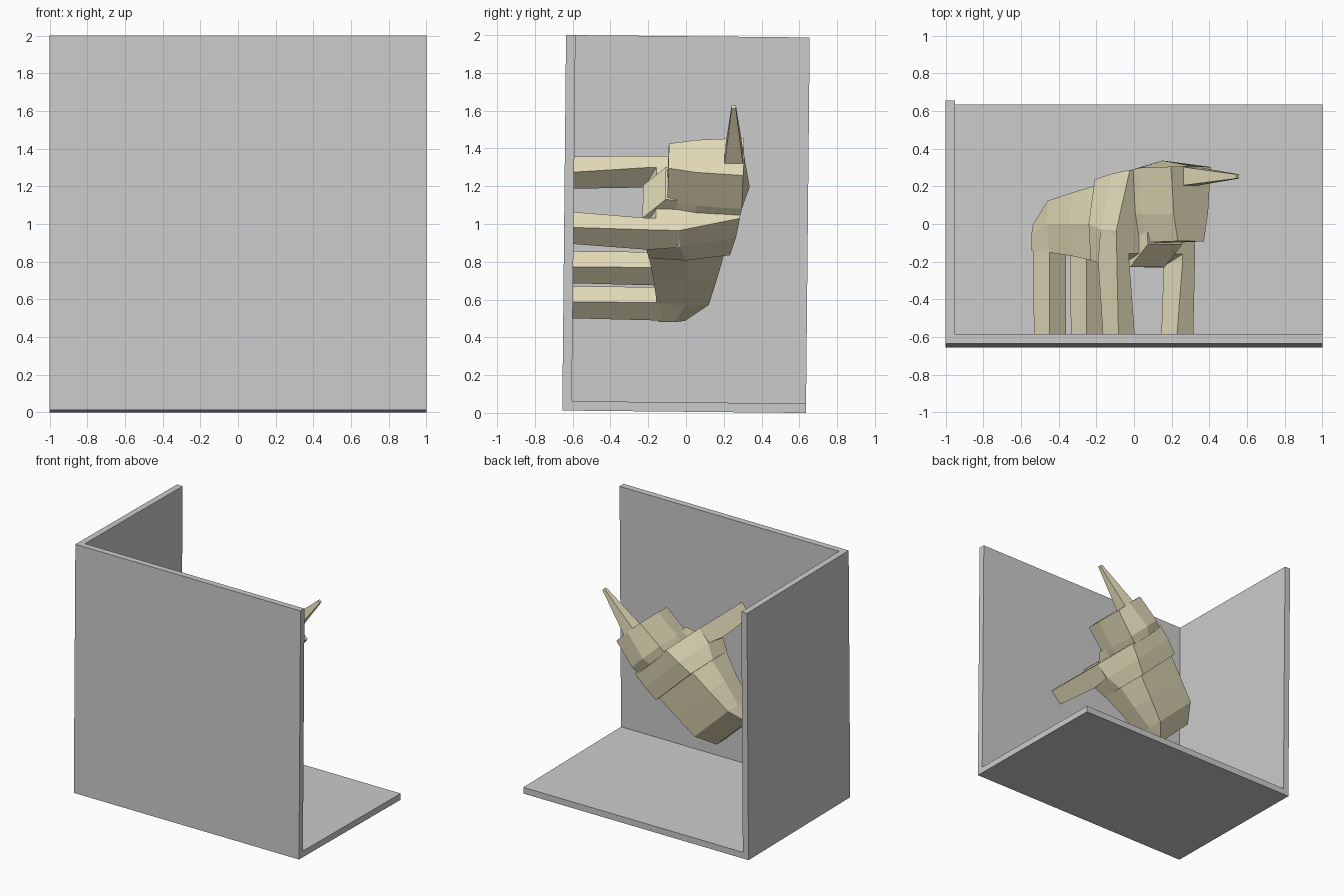
import bpy, bmesh, math

if "Cube" in bpy.data.objects:
    bpy.data.objects.remove(bpy.data.objects["Cube"])

TILT = 0.01                      # the whole model leans very slightly
FX, FZ = 0.687, 0.727            # heading of the animal in the x-z plane
tan = bpy.data.materials.new("tan")
tan.diffuse_color = (0.8, 0.74, 0.5, 1)
tan.use_nodes = True
tan.node_tree.nodes["Principled BSDF"].inputs["Base Color"].default_value = tan.diffuse_color


def lean(x, y, z):
    return (x, y + TILT * (z - 1), z - TILT * y)


def place(u, v, h):
    """u = forward along animal, v = sideways, h = height (world y)."""
    return lean(-0.3475 + FX * u + FZ * v, h, 0.6725 + FZ * u - FX * v)


def loft(name, rings, mat=None):
    """Skin closed rings of equal length and cap both ends."""
    bm = bmesh.new()
    vs = [[bm.verts.new(p) for p in r] for r in rings]
    n = len(rings[0])
    for a, b in zip(vs, vs[1:]):
        for i in range(n):
            j = (i + 1) % n
            bm.faces.new((a[i], a[j], b[j], b[i]))
    bm.faces.new(vs[0])
    bm.faces.new(vs[-1])
    bmesh.ops.recalc_face_normals(bm, faces=bm.faces)
    me = bpy.data.meshes.new(name)
    bm.to_mesh(me)
    bm.free()
    ob = bpy.data.objects.new(name, me)
    bpy.context.collection.objects.link(ob)
    if mat:
        me.materials.append(mat)
    return ob


def section(u, *half):
    """Cross-section mirrored across the spine; half = (v, h) top to bottom."""
    pts = [(v, h) for v, h in half] + [(-v, h) for v, h in reversed(half)]
    return [place(u, v, h) for v, h in pts]


def slab(name, x0, x1, y0, y1, z0, z1):
    loft(name, [[lean(x, y, z) for x, y in ((x0, y0), (x1, y0), (x1, y1), (x0, y1))]
                for z in (z0, z1)])


def rect(u0, u1, v0, v1, h):
    return [place(u, v, h) for u, v in ((u0, v0), (u1, v0), (u1, v1), (u0, v1))]


# Three walls
slab("front_wall", -1, 1, -0.645, -0.595, 0.006, 1.994)
slab("side_wall", -1, -0.95, -0.595, 0.645, 0.006, 1.994)
slab("floor_panel", -0.95, 1, -0.595, 0.645, 0.006, 0.056)

# Rear half of the torso
loft("hind_body", [
    section(-0.08, (0.185, 0.0), (0.195, -0.05), (0.195, -0.14)),
    section(0.056, (0.205, 0.125), (0.21, 0.0), (0.195, -0.15)),
    section(0.25, (0.205, 0.168), (0.235, 0.0), (0.21, -0.17)),
    section(0.435, (0.205, 0.205), (0.25, 0.0), (0.24, -0.195)),
], tan)

# Raised shoulder section
loft("shoulders", [
    section(0.43, (0.215, 0.235), (0.26, 0.0), (0.245, -0.195)),
    section(0.55, (0.205, 0.265), (0.285, -0.03), (0.275, -0.215)),
    section(0.675, (0.19, 0.285), (0.29, -0.04), (0.235, -0.16)),
], tan)

# Chest wedge below the head
loft("chest", [[place(u, v, h) for u, h in
                ((0.5, 0.0), (0.54, -0.23), (0.61, -0.23), (0.745, -0.11), (0.74, 0.0))]
               for v in (-0.125, 0.125)], tan)

# Head with ridged crown
loft("head", [
    section(0.66, (0.0001, 0.30), (0.165, 0.285), (0.15, 0.05), (0.115, -0.11)),
    section(0.725, (0.0001, 0.335), (0.17, 0.295), (0.15, 0.05), (0.11, -0.10)),
    section(0.945, (0.0001, 0.305), (0.145, 0.30), (0.125, 0.05), (0.095, -0.095)),
], tan)

# Horn
loft("horn", [[place(u, v, h) for v, h in ((-a, h0), (a, h0), (a, h1), (-a, h1))]
              for u, a, h0, h1 in ((0.93, 0.055, 0.2, 0.3), (1.305, 0.012, 0.235, 0.258))], tan)

# Four legs, mirrored left and right
for side, s in (("left", 1), ("right", -1)):
    loft("hind_leg_" + side, [
        rect(-0.06, 0.06, s * 0.075, s * 0.195, -0.605),
        rect(-0.07, 0.06, s * 0.075, s * 0.195, -0.12)], tan)
    loft("front_leg_" + side, [
        rect(0.555, 0.675, s * 0.1525, s * 0.2725, -0.605),
        rect(0.53, 0.675, s * 0.195, s * 0.285, -0.2),
        rect(0.55, 0.675, s * 0.195, s * 0.288, -0.04)], tan)
